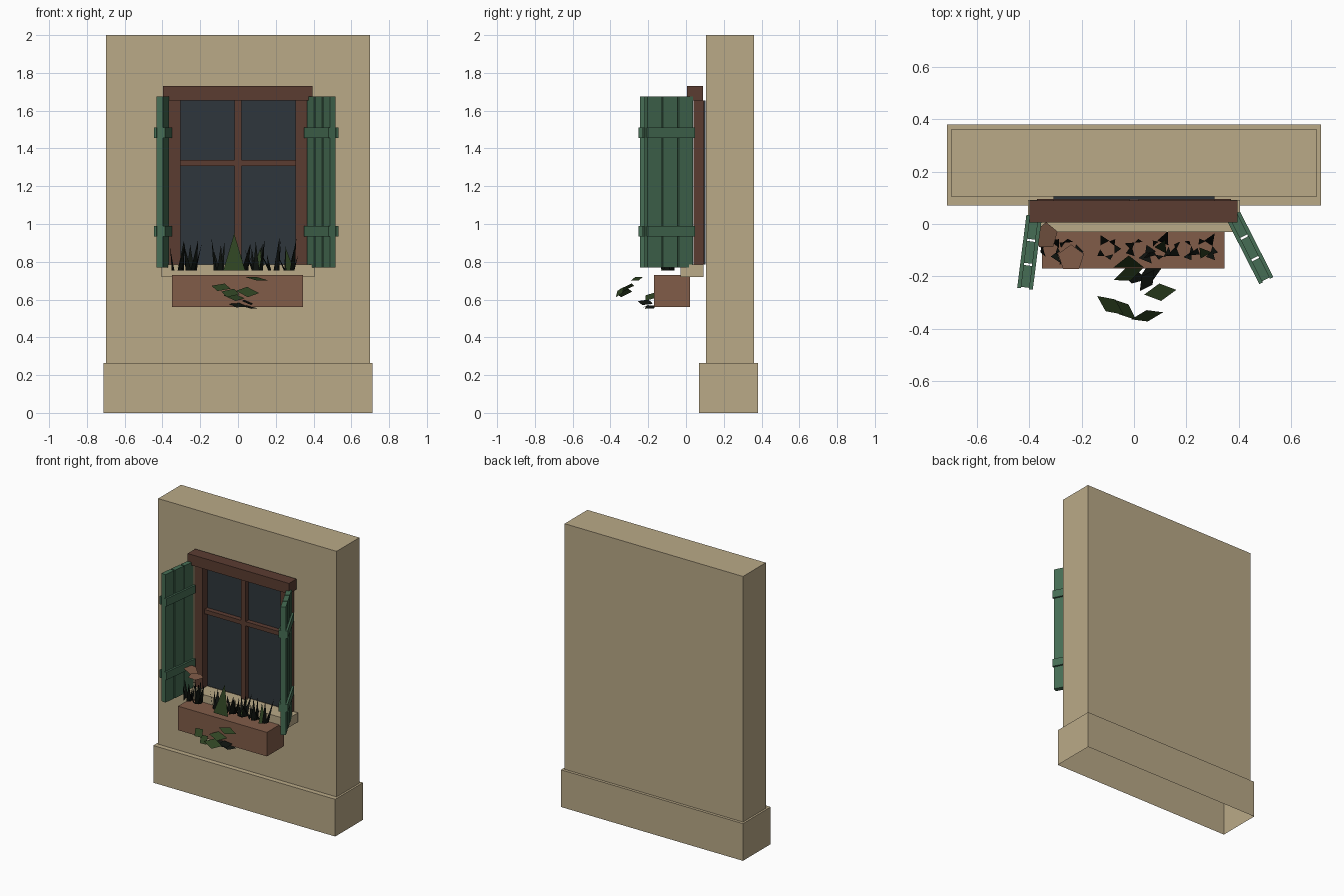
import bpy, bmesh, math, random
from mathutils import Vector, Matrix

random.seed(4)
cube = bpy.data.objects.get("Cube")
if cube:
    bpy.data.objects.remove(cube, do_unlink=True)


def material(name, rgb):
    m = bpy.data.materials.new(name)
    m.use_nodes = True
    m.diffuse_color = (*rgb, 1)
    m.node_tree.nodes["Principled BSDF"].inputs["Base Color"].default_value = (*rgb, 1)
    return m


STONE = material("sand stone", (0.49, 0.40, 0.245))
WOOD = material("dark brown wood", (0.105, 0.046, 0.031))
CLAY = material("terracotta", (0.22, 0.108, 0.066))
GREEN = material("shutter green", (0.062, 0.155, 0.09))
GLASS = material("dark glass", (0.028, 0.037, 0.045))
LEAF = material("leaf green", (0.028, 0.056, 0.016))
SHADE = material("deep foliage", (0.005, 0.007, 0.005))


def add_object(name, bm, mat):
    mesh = bpy.data.meshes.new(name)
    bm.to_mesh(mesh)
    bm.free()
    mesh.materials.append(mat)
    ob = bpy.data.objects.new(name, mesh)
    bpy.context.collection.objects.link(ob)
    return ob


def box(name, mat, x, y, z, matrix=Matrix(), open_bottom=False):
    """Box from (min, max) pairs on each axis."""
    bm = bmesh.new()
    bmesh.ops.create_cube(bm, size=1)
    for v in bm.verts:
        v.co = Vector([r[0] + (c + 0.5) * (r[1] - r[0]) for c, r in zip(v.co, (x, y, z))])
    if open_bottom:
        bm.normal_update()
        bmesh.ops.delete(bm, geom=[f for f in bm.faces if f.normal.z < -0.5], context="FACES")
    bm.transform(matrix)
    return add_object(name, bm, mat)


# Wall and hollow plinth
box("wall", STONE, (-0.698, 0.698), (0.105, 0.36), (0.26, 2), open_bottom=True)
box("plinth", STONE, (-0.712, 0.712), (0.07, 0.38), (0, 0.263), open_bottom=True)

# Window frame, bars, glass and sill
box("glass", GLASS, (-0.306, 0.306), (0.094, 0.104), (0.785, 1.655))
for side, s in (("left", 1), ("right", -1)):
    box(side + "_jamb", WOOD, sorted((s * 0.305, s * 0.37)), (0.04, 0.096), (0.785, 1.655))
box("lintel", WOOD, (-0.398, 0.395), (0.005, 0.09), (1.655, 1.73))
box("mullion", WOOD, (-0.018, 0.018), (0.06, 0.096), (0.785, 1.655))
box("transom", WOOD, (-0.305, 0.305), (0.06, 0.096), (1.308, 1.338))
box("sill", STONE, (-0.405, 0.405), (-0.03, 0.092), (0.72, 0.785))


# Shutters: three planks held by battens on both sides
def shutter(side, centre, angle):
    m = Matrix.Translation(centre) @ Matrix.Rotation(math.radians(angle), 4, "Z")
    pitch = 0.0925
    for i in (-1, 0, 1):
        mid = i * pitch
        box(f"{side}_shutter_plank", GREEN, (-0.017, 0.017),
            (mid - 0.042, mid + 0.042), (0.77, 1.675), m)
    for z in (0.935, 1.455):
        for s in (-1, 1):
            box(f"{side}_shutter_batten", GREEN, sorted((s * 0.015, s * 0.03)),
                (-0.14, 0.14), (z, z + 0.055), m)


shutter("left", (0.441, -0.091, 0), 27)
shutter("right", (-0.398, -0.108, 0), -7.2)

# Planter
box("flower_box", CLAY, (-0.35, 0.345), (-0.17, 0.02), (0.56, 0.73))


# Upright pointed leaves
def blade(bm, base, tip, width, facing):
    across = Vector((math.cos(facing), math.sin(facing), 0)) * width / 2
    base = Vector(base)
    bm.faces.new([bm.verts.new(p) for p in (base - across, base + across, Vector(tip))])


bm = bmesh.new()
for cx in (-0.32, -0.25, -0.1, 0.02, 0.1, 0.19, 0.27):
    for k in range(5):
        a = k * math.tau / 5 + random.uniform(-0.5, 0.5)
        out = Vector((math.cos(a), math.sin(a), 0))
        root = Vector((cx, -0.095, 0.755)) + out * 0.025
        tip = root + out * random.uniform(0.01, 0.05)
        tip.z += random.uniform(0.08, 0.17)
        blade(bm, root, tip, random.uniform(0.025, 0.05), a + math.pi / 2)
add_object("upright_foliage", bm, SHADE)

bm = bmesh.new()
blade(bm, (-0.02, -0.165, 0.755), (-0.02, -0.12, 0.95), 0.115, 0)
blade(bm, (0.275, -0.12, 0.755), (0.25, -0.09, 0.88), 0.05, 0.5)
blade(bm, (0.1, -0.1, 0.755), (0.12, -0.06, 0.88), 0.05, -0.5)
add_object("broad_leaves", bm, LEAF)


# Trailing diamond leaves
def diamond(bm, centre, heading, slope, length, width):
    m = (Matrix.Translation(centre) @ Matrix.Rotation(heading, 4, "Z")
         @ Matrix.Rotation(slope, 4, "X") @ Matrix.Rotation(0.15, 4, "Y"))
    pts = ((-length / 2, 0, 0), (0, -width / 2, 0), (length / 2, 0, 0), (0, width / 2, 0))
    bm.faces.new([bm.verts.new(m @ Vector(p)) for p in pts])


bm = bmesh.new()
for centre, heading, slope in (
        ((0.1, -0.26, 0.71), 0.1, 0.3), ((-0.09, -0.31, 0.665), -0.7, 0.6),
        ((-0.04, -0.325, 0.635), -0.8, 0.7), ((0.05, -0.35, 0.64), 0.1, 0.9),
        ((-0.02, -0.19, 0.615), 0.3, 0.7)):
    diamond(bm, centre, heading, slope, 0.125, 0.07)
add_object("trailing_leaves", bm, LEAF)

bm = bmesh.new()
for centre, heading, slope in (((0.05, -0.215, 0.585), 0.9, 0.5),
                               ((0.0, -0.2, 0.57), -0.3, 0.4),
                               ((0.06, -0.19, 0.56), 0.4, 0.3)):
    diamond(bm, centre, heading, slope, 0.1, 0.06)
add_object("shaded_trailing_leaves", bm, SHADE)

# Flat five-sided blossoms
for centre, tilt in (((-0.24, -0.13, 0.953), 0.03), ((-0.335, -0.045, 0.945), 0.5)):
    bm = bmesh.new()
    bmesh.ops.create_circle(bm, cap_ends=True, segments=5, radius=0.052)
    bm.transform(Matrix.Translation(centre) @ Matrix.Rotation(tilt, 4, "Y"))
    add_object("blossom", bm, CLAY)
